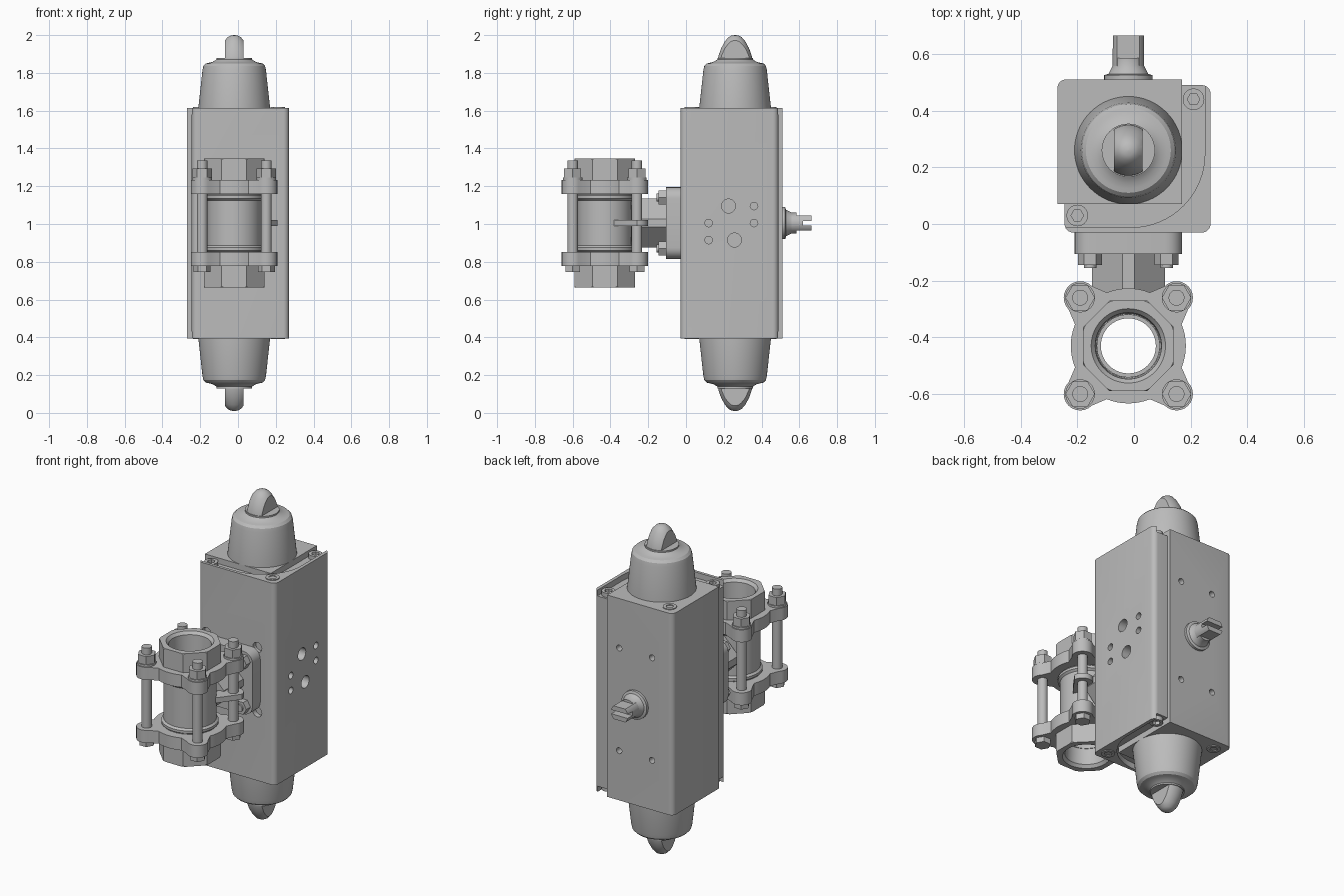
import bpy, bmesh, math
from mathutils import Vector

if "Cube" in bpy.data.objects:
    bpy.data.objects.remove(bpy.data.objects["Cube"])

MID = 1.005            # height of the horizontal symmetry plane
CX, CY, VY = -0.02, 0.26, -0.43   # actuator axis and valve axis
parts = []

metal = bpy.data.materials.new("grey_metal")
metal.use_nodes = True
metal.diffuse_color = (0.5, 0.5, 0.5, 1)
metal.node_tree.nodes["Principled BSDF"].inputs["Base Color"].default_value = (0.5, 0.5, 0.5, 1)


def finish(name, bm, keep=True):
    bmesh.ops.recalc_face_normals(bm, faces=bm.faces)
    mesh = bpy.data.meshes.new(name)
    bm.to_mesh(mesh)
    bm.free()
    mesh.materials.append(metal)
    ob = bpy.data.objects.new(name, mesh)
    bpy.context.collection.objects.link(ob)
    if keep:
        parts.append(ob)
    return ob


def prism(name, pts, lo, hi, axis="Z", keep=True):
    """Extrude a 2D outline between lo and hi along an axis."""
    place = {"X": lambda a, b, t: (t, a, b), "Y": lambda a, b, t: (a, t, b),
             "Z": lambda a, b, t: (a, b, t)}[axis]
    bm = bmesh.new()
    rings = [[bm.verts.new(place(a, b, t)) for a, b in pts] for t in (lo, hi)]
    bm.faces.new(rings[0])
    bm.faces.new(rings[1])
    n = len(pts)
    for i in range(n):
        j = (i + 1) % n
        bm.faces.new((rings[0][i], rings[0][j], rings[1][j], rings[1][i]))
    return finish(name, bm, keep)


def ngon(a, b, r, n=32, turn=0.0):
    return [(a + r * math.cos(turn + math.tau * i / n), b + r * math.sin(turn + math.tau * i / n))
            for i in range(n)]


def box(a0, a1, b0, b1):
    return [(a0, b0), (a1, b0), (a1, b1), (a0, b1)]


def rounded(corners, steps=6):
    """Outline from (a, b, radius) corners."""
    out = []
    for i, (a, b, r) in enumerate(corners):
        p = Vector((a, b))
        if not r:
            out.append((a, b))
            continue
        u = (Vector(corners[i - 1][:2]) - p).normalized() * r
        v = (Vector(corners[(i + 1) % len(corners)][:2]) - p).normalized() * r
        for k in range(steps + 1):
            t = math.pi / 2 * k / steps
            q = p + u * (1 - math.sin(t)) + v * (1 - math.cos(t))
            out.append((q.x, q.y))
    return out


def lathe(name, profile, origin, axis="Z", sign=1, n=64, closed=False, keep=True):
    """Revolve (radius, height) points about an axis through origin."""
    bm = bmesh.new()
    rings = []
    for r, h in profile:
        ring = []
        for a, b in ngon(0, 0, max(r, 0.0005), n):
            off = (a, b, sign * h) if axis == "Z" else (a, sign * h, b)
            ring.append(bm.verts.new(Vector(origin) + Vector(off)))
        rings.append(ring)
    pairs = list(zip(rings, rings[1:]))
    if closed:
        pairs.append((rings[-1], rings[0]))
    else:
        bm.faces.new(rings[0])
        bm.faces.new(rings[-1])
    for p, q in pairs:
        for i in range(n):
            j = (i + 1) % n
            bm.faces.new((p[i], p[j], q[j], q[i]))
    return finish(name, bm, keep)


def boolean(ob, tools, mode="DIFFERENCE"):
    """Apply boolean tools to an object and remove them."""
    for tool in tools:
        tool.hide_render = True
        mod = ob.modifiers.new("cut", "BOOLEAN")
        mod.object, mod.operation, mod.solver = tool, mode, "EXACT"
    bpy.context.view_layer.update()
    deps = bpy.context.evaluated_depsgraph_get()
    mesh = bpy.data.meshes.new_from_object(ob.evaluated_get(deps))
    ob.modifiers.clear()
    ob.data = mesh
    for tool in tools:
        bpy.data.objects.remove(tool)


def hole(a, b, r, lo, hi, axis):
    return prism("hole_cutter", ngon(a, b, r, 24), lo, hi, axis, False)


# Actuator housing with stepped sides, end pockets and threaded ports
outline = rounded([(-0.245, -0.03, 0.03), (0.27, -0.03, 0.03), (0.27, 0.49, 0.03), (0.17, 0.49, 0),
                   (0.17, 0.51, 0), (-0.27, 0.51, 0.03), (-0.27, 0.07, 0), (-0.245, 0.07, 0)])
HALF, FLOOR = 0.61, 0.575
body = prism("actuator_body", outline, MID - HALF, MID + HALF)
pocket = rounded([(-0.3, -0.012, 0), (0.25, -0.012, 0.26), (0.25, 0.6, 0), (0.17, 0.6, 0),
                  (0.17, 0.07, 0), (-0.3, 0.07, 0)], 16)
cutters = [prism("pocket_cutter", pocket, MID + s * FLOOR, MID + s * 0.7, "Z", False) for s in (1, -1)]
for y, dz, r in ((0.225, 0.09, 0.037), (0.257, -0.09, 0.037), (0.36, 0.09, 0.02),
                 (0.36, 0, 0.02), (0.12, 0, 0.02), (0.12, -0.09, 0.02)):
    cutters.append(hole(y, MID + dz, r, 0.21, 0.3, "X"))
for sx in (-1, 1):
    for sz in (-1, 1):
        cutters.append(hole(CX + sx * 0.11, MID + sz * 0.31, 0.018, 0.46, 0.55, "Y"))
        cutters.append(hole(CX + sx * 0.17, MID + sz * 0.195, 0.03, -0.06, 0.0, "Y"))
boolean(body, cutters)

# End caps, finned pointers and socket screws, mirrored top and bottom
for s, end in ((1, "top"), (-1, "bottom")):
    lathe(end + "_end_cap", [(0.19, 0.56), (0.19, 0.61), (0.168, 0.81), (0.163, 0.832), (0.15, 0.845),
                             (0.135, 0.848), (0.115, 0.853), (0.1, 0.862), (0.094, 0.866), (0.094, 0.875)],
          (CX, CY, MID), sign=s)
    fin = lathe(end + "_pointer", [(0.09, 0.87), (0.088, 0.885), (0.074, 0.925), (0.054, 0.962),
                                   (0.035, 0.984), (0.018, 0.993), (0, 0.995)], (CX, CY, MID), sign=s)
    slab = prism("slab_cutter", box(CX - 0.05, CX + 0.05, 0, 0.5), MID + s * 0.8, MID + s * 1.1, "Z", False)
    boolean(fin, [slab], "INTERSECT")
    for x in (-0.2, 0.21):
        for y in (0.03, 0.44):
            low = (x < 0) == (y < 0.1)
            top = FLOOR + 0.025 if low else HALF + 0.005
            screw = prism(end + "_cap_screw", ngon(x, y, 0.038), MID + s * (top - 0.05), MID + s * top)
            boolean(screw, [prism("socket_cutter", ngon(x, y, 0.022, 6), MID + s * (top - 0.02),
                                  MID + s * (top + 0.05), "Z", False)])

# Slotted drive shaft at the back
lathe("shaft_collar", [(0.085, 0.48), (0.085, 0.525), (0.07, 0.53), (0.065, 0.54), (0.055, 0.56),
                       (0.055, 0.585)], (CX, 0, MID), "Y")
shaft = prism("drive_shaft", ngon(CX, MID, 0.056), 0.54, 0.665, "Y")
boolean(shaft, [prism("flat_cutter", box(CX - 0.1, CX + 0.1, MID - 0.04, MID + 0.04), 0.5, 0.7, "Y", False)],
        "INTERSECT")
boolean(shaft, [prism("slot_cutter", box(CX - 0.1, CX + 0.1, MID - 0.012, MID + 0.012), 0.62, 0.7, "Y", False)])

# Mounting flange, its nuts and the diamond-shaped valve neck
w = 0.19
prism("mounting_flange", rounded([(CX - w, MID - w, 0.06), (CX + w, MID - w, 0.06),
                                  (CX + w, MID + w, 0.06), (CX - w, MID + w, 0.06)]), -0.105, -0.028, "Y")
for sx in (-1, 1):
    for sz in (-1, 1):
        prism("flange_nut", ngon(CX + sx * 0.135, MID + sz * 0.135, 0.042, 6), -0.145, -0.1, "Y")
        prism("flange_stud", ngon(CX + sx * 0.135, MID + sz * 0.135, 0.022, 24), -0.155, -0.1, "Y")
k = 0.13
prism("valve_neck", rounded([(CX, MID - k - 0.02, 0.03), (CX + k + 0.02, MID, 0.03),
                             (CX, MID + k + 0.02, 0.03), (CX - k - 0.02, MID, 0.03)], 1), VY + 0.14, -0.1, "Y")

# Valve centre section, hollow with rounded lips
lathe("valve_barrel", [(0.097, -0.17), (0.15, -0.17), (0.15, -0.15), (0.157, -0.145), (0.157, -0.13),
                       (0.145, -0.12), (0.145, 0.12), (0.157, 0.13), (0.157, 0.145), (0.15, 0.15),
                       (0.15, 0.17), (0.097, 0.17)], (CX, VY, MID), closed=True)

# Flange outline: a disc with four bolt ears
D, EAR, DISC = 0.17, 0.058, 0.203
ears = []
for q in range(4):
    mid = math.radians(45 + 90 * q)
    cx, cy = CX + D * math.sqrt(2) * math.cos(mid), VY + D * math.sqrt(2) * math.sin(mid)
    for i in range(13):
        t = mid + math.pi * (i / 12 - 0.5)
        ears.append((cx + EAR * math.cos(t), cy + EAR * math.sin(t)))
    for i in range(9):
        t = mid + math.radians(23 + 44 * i / 8)
        ears.append((CX + DISC * math.cos(t), VY + DISC * math.sin(t)))

# Bolted end flanges with octagonal threaded sockets
for s, end in ((1, "upper"), (-1, "lower")):
    flange = prism(end + "_valve_flange", ears, MID + s * 0.153, MID + s * 0.228)
    boolean(flange, [hole(CX, VY, 0.11, MID + s * 0.1, MID + s * 0.3, "Z")])
    socket = prism(end + "_pipe_socket", ngon(CX, VY, 0.16 / math.cos(math.pi / 8), 8, math.pi / 8),
                   MID + s * 0.16, MID + s * 0.342)
    chamfer = lathe("chamfer_cutter", [(0.2, 0.1), (0.2, 0.3), (0.155, 0.36)], (CX, VY, MID), sign=s, keep=False)
    boolean(socket, [chamfer], "INTERSECT")
    boolean(socket, [lathe("bore_cutter", [(0.097, 0.1), (0.097, 0.2), (0.112, 0.2), (0.117, 0.325),
                                           (0.132, 0.343), (0.132, 0.4)], (CX, VY, MID), sign=s, keep=False)])

# Clamping bolts with heads below and nuts above
for sx in (-1, 1):
    for sy in (-1, 1):
        x, y = CX + sx * D, VY + sy * D
        prism("clamp_rod", ngon(x, y, 0.028, 24), 0.77, 1.335)
        prism("clamp_bolt_head", ngon(x, y, 0.045, 6), 0.745, 0.787)
        prism("clamp_washer", ngon(x, y, 0.052), 1.225, 1.245)
        prism("clamp_nut", ngon(x, y, 0.052, 6), 1.24, 1.295)

# Locating ear around one clamping bolt
ear = [(CX + D + 0.058 * math.cos(math.pi * i / 12), VY + D + 0.058 * math.sin(math.pi * i / 12)) for i in range(13)]
prism("locating_ear", ear + [(CX + 0.08, VY + 0.1), (CX + 0.13, VY + 0.04), (CX + D, VY + 0.09)],
      MID - 0.016, MID + 0.016)

# Smooth curved surfaces, keep hard edges sharp
for ob in bpy.context.view_layer.objects:
    ob.select_set(ob in parts)
bpy.context.view_layer.objects.active = body
bpy.ops.object.shade_smooth_by_angle(angle=math.radians(30))
